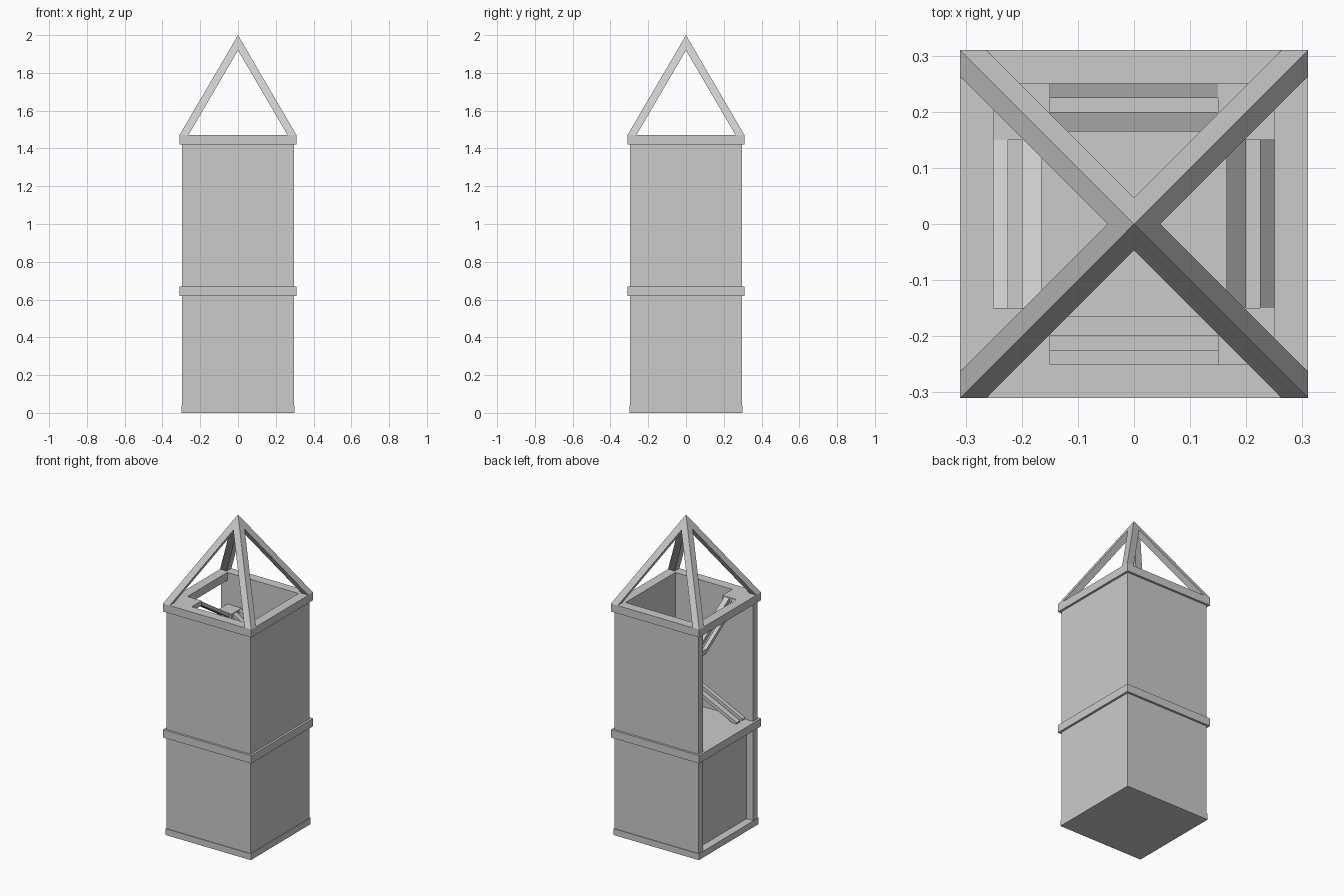
import bpy
import bmesh
from mathutils import Vector

cube = bpy.data.objects.get("Cube")
if cube:
    bpy.data.objects.remove(cube, do_unlink=True)

grey = bpy.data.materials.new("plain_grey")
grey.use_nodes = True
GREY = (0.6, 0.6, 0.6, 1)
grey.diffuse_color = GREY
grey.node_tree.nodes["Principled BSDF"].inputs["Base Color"].default_value = GREY


def finish(name, bm):
    bmesh.ops.recalc_face_normals(bm, faces=bm.faces)
    mesh = bpy.data.meshes.new(name)
    bm.to_mesh(mesh)
    bm.free()
    mesh.materials.append(grey)
    obj = bpy.data.objects.new(name, mesh)
    bpy.context.collection.objects.link(obj)
    return obj


def loft(name, lower, upper):
    """Solid between two matching four-point rings."""
    bm = bmesh.new()
    a = [bm.verts.new(p) for p in lower]
    b = [bm.verts.new(p) for p in upper]
    bm.faces.new(a)
    bm.faces.new(b)
    for i in range(4):
        j = (i + 1) % 4
        bm.faces.new((a[i], a[j], b[j], b[i]))
    return finish(name, bm)


def box(name, x0, x1, y0, y1, z0, z1):
    ring = [(x0, y0), (x1, y0), (x1, y1), (x0, y1)]
    return loft(name, [(x, y, z0) for x, y in ring], [(x, y, z1) for x, y in ring])


def square_ring(name, outer, inner, z0, z1):
    """Square frame with a square hole."""
    bm = bmesh.new()
    corners = [(-1, -1), (1, -1), (1, 1), (-1, 1)]
    rings = [[bm.verts.new((x * r, y * r, z)) for x, y in corners]
             for r, z in ((outer, z0), (outer, z1), (inner, z1), (inner, z0))]
    for k in range(4):
        a, b = rings[k], rings[(k + 1) % 4]
        for i in range(4):
            j = (i + 1) % 4
            bm.faces.new((a[i], a[j], b[j], b[i]))
    return finish(name, bm)


WALL, INNER, RIM = 0.296, 0.25, 0.31
MID, TOP, APEX = 0.67, 1.47, 2.0

# Base slab, middle floor and rims
box("base_slab", -0.3, 0.3, -0.3, 0.3, 0, 0.04)
box("middle_floor", -RIM, RIM, -RIM, RIM, MID - 0.05, MID)
square_ring("top_rim", RIM, INNER, TOP - 0.05, TOP)

# Walls on three sides; the -x side is open between corner posts
for name, z0, z1 in (("lower", 0.04, MID - 0.05), ("upper", MID, TOP - 0.05)):
    box(name + "_front_wall", -WALL, WALL, -WALL, -INNER, z0, z1)
    box(name + "_back_wall", -WALL, WALL, INNER, WALL, z0, z1)
    box(name + "_left_wall", INNER, WALL, -INNER, INNER, z0, z1)
box("lower_recessed_panel", -INNER, -INNER + 0.02, -INNER, INNER, 0.04, MID - 0.05)

# Spiral stair: a corner landing and a pair of rails per side
corners = [Vector(c) for c in ((-1, -1), (1, -1), (1, 1), (-1, 1))]
rise = (TOP - MID) / 4
for i in range(4):
    start, end = corners[i], corners[(i + 1) % 4]
    along = (end - start) / 2
    out = (start + end) / 2
    z0, z1 = MID + i * rise, MID + (i + 1) * rise
    cx, cy = end * 0.2
    box(f"landing_{i + 1}", cx - 0.05, cx + 0.05, cy - 0.05, cy + 0.05, z1 - 0.03, z1)
    s0 = -0.24 if i == 0 else -0.15
    for k, (near, far) in enumerate(((0.165, 0.2), (0.225, 0.25))):
        def section(s, z):
            pts = []
            for o, h in ((near, 0), (far, 0), (far, -0.025), (near, -0.025)):
                p = along * s + out * o
                pts.append((p.x, p.y, z + h))
            return pts
        loft(f"stair_rail_{i + 1}_{k + 1}", section(s0, z0 + (0.01 if i == 0 else 0)),
             section(0.155, z1))

# Open pyramid roof of four mitred beams
W = 0.047
t = 1 - W / RIM
z_in = TOP + (APEX - TOP) * t
a = RIM - W
for i, (sx, sy) in enumerate(corners):
    base = [(RIM, RIM), (a, RIM), (a, a), (RIM, a)]
    tip = [(0, 0, APEX), (0, W, z_in), (0, 0, z_in), (W, 0, z_in)]
    loft(f"roof_beam_{i + 1}",
         [(sx * x, sy * y, TOP) for x, y in base],
         [(sx * x, sy * y, z) for x, y, z in tip])
